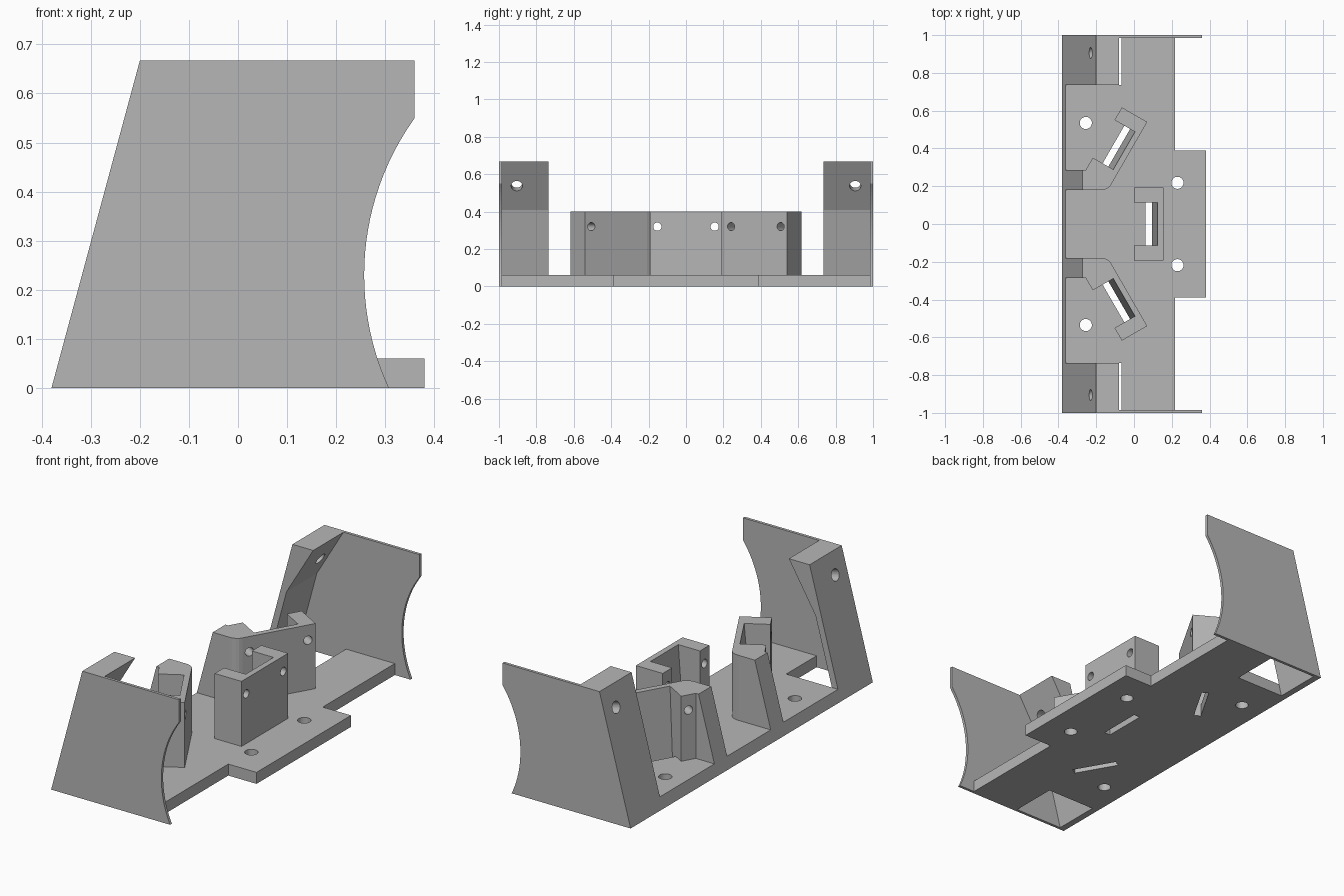
import bpy, bmesh, math
from mathutils import Vector, Matrix

cube = bpy.data.objects.get("Cube")
if cube:
    bpy.data.objects.remove(cube)

grey = bpy.data.materials.new("light grey plastic")
grey.use_nodes = True
grey.diffuse_color = (0.47, 0.47, 0.47, 1)
grey.node_tree.nodes["Principled BSDF"].inputs["Base Color"].default_value = grey.diffuse_color

PLATE_Z, MOUNT_Z, TOP_Z = 0.06, 0.40, 0.667
PANEL_Y, POST_Y = 0.985, 0.735


def rake(z):
    """x of the leaning rear face at height z"""
    return -0.38 + 0.27 * z


def make(name, bm, place=None):
    if place:
        bm.transform(place)
    bmesh.ops.recalc_face_normals(bm, faces=bm.faces)
    mesh = bpy.data.meshes.new(name)
    bm.to_mesh(mesh)
    bm.free()
    mesh.materials.append(grey)
    obj = bpy.data.objects.new(name, mesh)
    bpy.context.collection.objects.link(obj)
    return obj


def loft(name, low, high, place=None):
    """Solid between two matching loops of 3D points"""
    bm = bmesh.new()
    a = [bm.verts.new(p) for p in low]
    b = [bm.verts.new(p) for p in high]
    bm.faces.new(a)
    bm.faces.new(b)
    n = len(a)
    for i in range(n):
        j = (i + 1) % n
        bm.faces.new((a[i], a[j], b[j], b[i]))
    return make(name, bm, place)


def side_prism(name, profile, y0, y1, place=None):
    """Extrude an x-z profile along y"""
    return loft(name, [(x, y0, z) for x, z in profile],
                [(x, y1, z) for x, z in profile], place)


def rod(centre, axis, radius, length, place=None):
    bm = bmesh.new()
    turn = Vector(axis).to_track_quat('Z', 'Y').to_matrix().to_4x4()
    bmesh.ops.create_cone(bm, cap_ends=True, segments=32, radius1=radius,
                          radius2=radius, depth=length,
                          matrix=Matrix.Translation(centre) @ turn)
    return make("cutter", bm, place)


def cut(obj, cutters):
    for c in cutters:
        c.hide_render = True
        mod = obj.modifiers.new("cut", 'BOOLEAN')
        mod.operation = 'DIFFERENCE'
        mod.solver = 'EXACT'
        mod.object = c
    bpy.context.view_layer.update()
    graph = bpy.context.evaluated_depsgraph_get()
    mesh = bpy.data.meshes.new_from_object(obj.evaluated_get(graph))
    obj.modifiers.clear()
    obj.data = mesh
    for c in cutters:
        bpy.data.objects.remove(c)


# Placement of the centre mount and the two turned side mounts
corner = Vector((0.155, 0.1925, 0))
turned = (Matrix.Translation((0.07, 0.54, 0)) @ Matrix.Rotation(math.radians(-30), 4, 'Z')
          @ Matrix.Translation(-corner))
flip = Matrix.Scale(-1, 4, (0, 1, 0))
mounts = {"centre_mount": Matrix.Identity(4), "left_mount": turned,
          "right_mount": flip @ turned}
sides = {"rear": 1, "front": -1}
plate_cutters = []

# U-shaped mounts with a tapering back wall and screw holes in both arms
half, inner = 0.1925, 0.115


def u_shape(wall_x, z):
    return [(x, y, z) for x, y in (
        (0, -half), (0.155, -half), (0.155, half), (0, half),
        (0, inner), (wall_x, inner), (wall_x, -inner), (0, -inner))]


for name, place in mounts.items():
    mount = loft(name, u_shape(0.0995, PLATE_Z), u_shape(0.125, MOUNT_Z), place)
    cut(mount, [rod((0.08, y, 0.32), (1, 0, 0), 0.022, 0.4, place)
                for y in (-0.153, 0.153)])
    # slot through the plate below each mount
    plate_cutters.append(side_prism(
        "cutter", [(0.06, -0.1), (0.0875, -0.1), (0.0995, PLATE_Z), (0.1025, 0.1), (0.06, 0.1)],
        -inner, inner, place))

for side, s in sides.items():
    # web joining each turned mount to the leaning rear face
    bend = [(-0.255, 0.285), (-0.121, 0.208), (-0.131, 0.195), (-0.145, 0.186),
            (-0.162, 0.181), (-0.18, 0.18)]

    def web(z):
        return [(x, s * y, z) for x, y in
                [(rake(z), 0.18), (rake(z), 0.285)] + bend]
    loft(side + "_web", web(PLATE_Z), web(MOUNT_Z))

    # leaning post with an overhanging head and a screw hole square to its face
    post = side_prism(side + "_post", [
        (rake(PLATE_Z), PLATE_Z), (rake(TOP_Z), TOP_Z), (-0.08, TOP_Z),
        (rake(0.41) + 0.035, 0.41), (rake(PLATE_Z) + 0.035, PLATE_Z)],
        s * POST_Y, s * PANEL_Y)
    cut(post, [rod((-0.23, s * 0.905, 0.557), (0.966, 0, -0.26), 0.03, 0.4)])

    # thin end panel with a concave edge
    radius, mid_z = 0.5485, 0.23
    arc = []
    for i in range(25):
        z = 0.55 * (1 - i / 24)
        arc.append((0.257 + radius - math.sqrt(radius ** 2 - (z - mid_z) ** 2), z))
    side_prism(side + "_panel", [(rake(0), 0), (rake(TOP_Z), TOP_Z), (0.36, TOP_Z)] + arc,
               s * PANEL_Y, s)

    # window under each post, and plate screw holes
    plate_cutters.append(side_prism("cutter", [
        (rake(-0.1) + 0.035, -0.1), (-0.065, -0.1), (-0.065, 0.2), (rake(0.2) + 0.035, 0.2)],
        s * POST_Y, s * (PANEL_Y + 0.001)))
    for x, y in ((0.23, 0.218), (-0.255, 0.535)):
        plate_cutters.append(rod((x, s * y, 0), (0, 0, 1), 0.032, 0.4))


# Base plate with a tongue and leaning rear edge
def plate(z):
    return [(x, y, z) for x, y in (
        (rake(z), -PANEL_Y), (0.217, -PANEL_Y), (0.217, -0.39), (0.38, -0.39),
        (0.38, 0.39), (0.217, 0.39), (0.217, PANEL_Y), (rake(z), PANEL_Y))]


base = loft("base_plate", plate(0), plate(PLATE_Z))
cut(base, plate_cutters)
